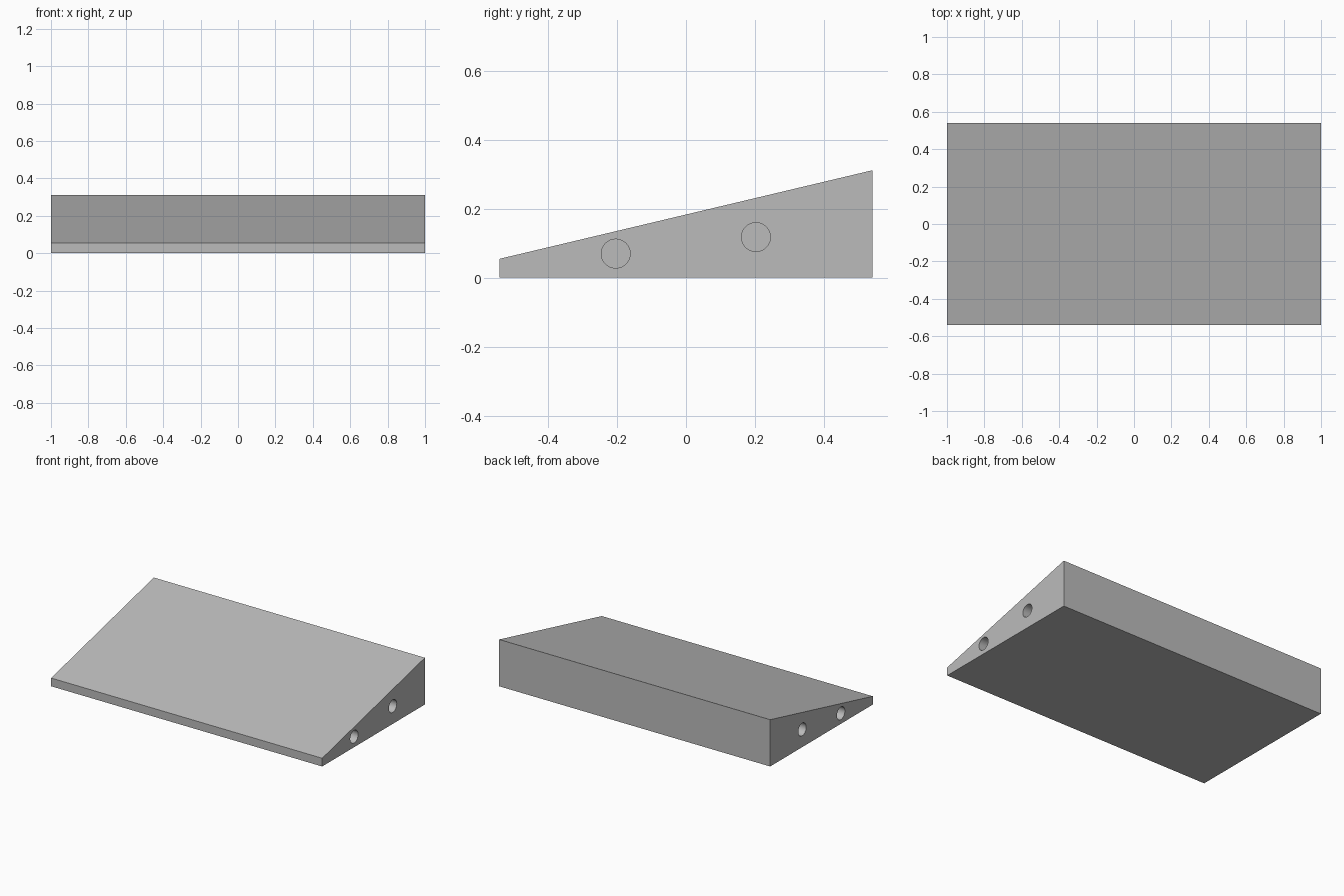
import bpy
import bmesh
import math

cube = bpy.data.objects.get("Cube")
if cube:
    bpy.data.objects.remove(cube, do_unlink=True)

HALF_LENGTH = 1.0
HOLE_RADIUS = 0.042
HOLE_DEPTH = 0.15

# Plain grey material
grey = bpy.data.materials.new("plain grey")
grey.use_nodes = True
colour = (0.5, 0.5, 0.5, 1)
grey.diffuse_color = colour
grey.node_tree.nodes["Principled BSDF"].inputs["Base Color"].default_value = colour

# Wedge block: side profile extruded along x
profile = [(-0.541, 0), (0.541, 0), (0.541, 0.312), (-0.541, 0.055)]
bm = bmesh.new()
side = bm.faces.new([bm.verts.new((-HALF_LENGTH, y, z)) for y, z in profile])
end = bmesh.ops.extrude_face_region(bm, geom=[side])["geom"]
bmesh.ops.translate(bm, vec=(2 * HALF_LENGTH, 0, 0),
                    verts=[v for v in end if isinstance(v, bmesh.types.BMVert)])
bmesh.ops.recalc_face_normals(bm, faces=bm.faces)
mesh = bpy.data.meshes.new("wedge_block")
bm.to_mesh(mesh)
bm.free()
mesh.materials.append(grey)
wedge = bpy.data.objects.new("wedge_block", mesh)
bpy.context.collection.objects.link(wedge)


# Blind round holes, a pair in each end
def drill(name, x, y, z):
    bpy.ops.mesh.primitive_cylinder_add(
        vertices=48, radius=HOLE_RADIUS, depth=2 * HOLE_DEPTH,
        location=(x, y, z), rotation=(0, math.pi / 2, 0))
    cutter = bpy.context.object
    cutter.name = name
    cutter.hide_render = True
    cutter.data.materials.append(grey)
    cut = wedge.modifiers.new(name, "BOOLEAN")
    cut.operation = "DIFFERENCE"
    cut.solver = "EXACT"
    cut.object = cutter
    bpy.ops.object.select_all(action="DESELECT")
    wedge.select_set(True)
    bpy.context.view_layer.objects.active = wedge
    bpy.ops.object.modifier_apply(modifier=cut.name)
    bpy.data.objects.remove(cutter, do_unlink=True)


for label, x in (("right", -HALF_LENGTH), ("left", HALF_LENGTH)):
    drill(label + "_front_hole", x, -0.204, 0.07)
    drill(label + "_back_hole", x, 0.203, 0.118)

# Round hole walls, crisp block edges
bpy.ops.object.shade_smooth_by_angle(angle=math.radians(30))
